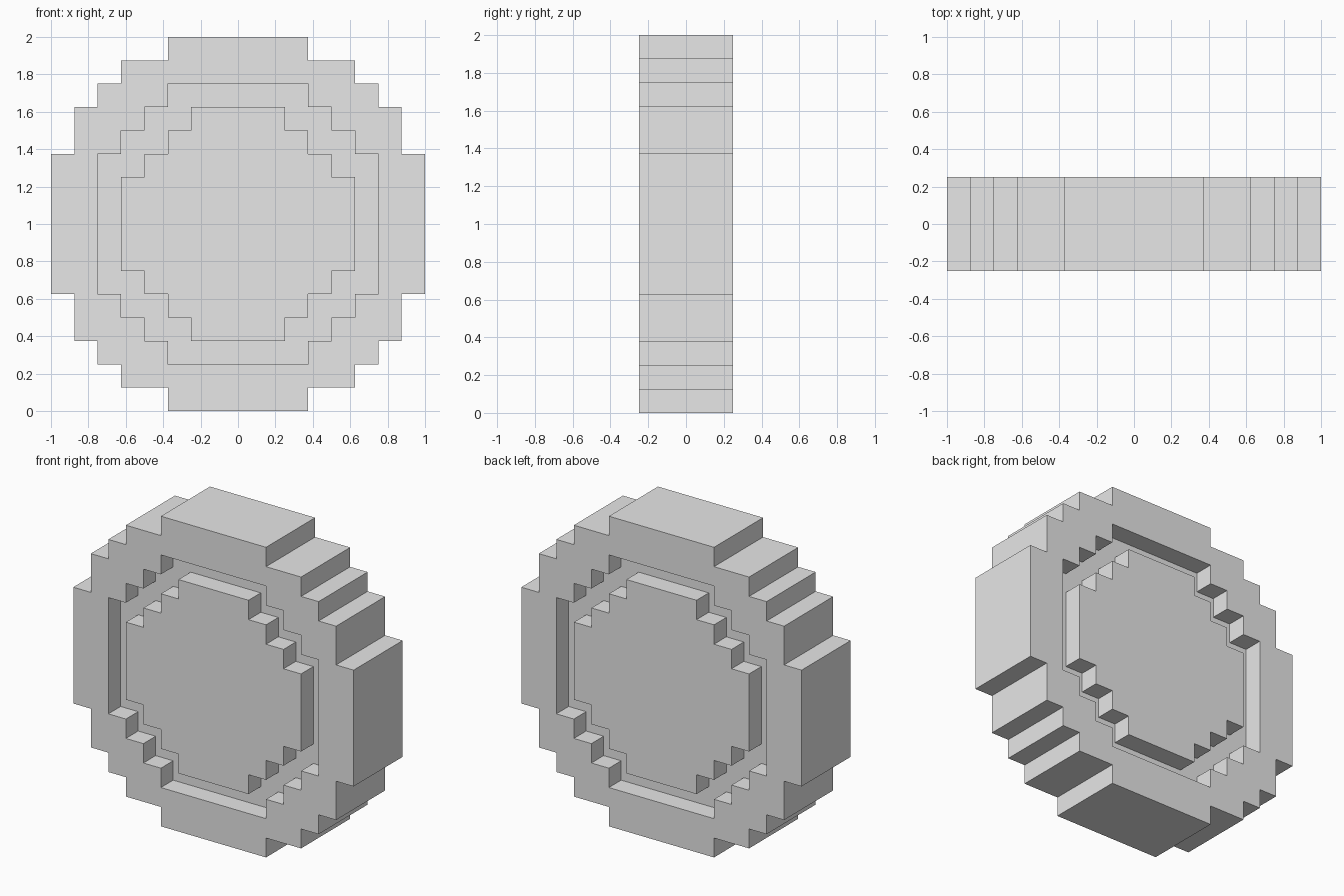
import bpy
import bmesh
import math
from mathutils import Vector

cube = bpy.data.objects.get("Cube")
if cube:
    bpy.data.objects.remove(cube, do_unlink=True)

UNIT = 0.125        # size of one step
FACE_Y = 2 * UNIT   # rim and centre disc faces
FLOOR_Y = UNIT      # groove floor

# Upper-right quarter of each stepped ring: (half width, bottom of the step), top down
OUTER = (8, [(3, 7), (5, 6), (6, 5), (7, 3), (8, 0)])
GROOVE = (6, [(3, 5), (4, 4), (5, 3), (6, 0)])
CENTRE = (5, [(2, 4), (3, 3), (4, 2), (5, 0)])


def outline(shape):
    """Closed stepped outline, mirrored from one quarter."""
    top, steps = shape
    quarter = []
    for half, bottom in steps:
        quarter.append((half, top))
        if bottom:
            quarter.append((half, bottom))
        top = bottom
    right = quarter + [(x, -z) for x, z in reversed(quarter)]
    return right + [(-x, z) for x, z in reversed(right)]


def add_loop(bm, shape, y):
    return [bm.verts.new((x * UNIT, y, 1 + z * UNIT)) for x, z in outline(shape)]


def loop_edges(bm, loop):
    pairs = zip(loop, loop[1:] + loop[:1])
    return [bm.edges.get(p) or bm.edges.new(p) for p in pairs]


def wall(bm, a, b):
    for i in range(len(a)):
        j = (i + 1) % len(a)
        bm.faces.new((a[i], a[j], b[j], b[i]))


def flat_ring(bm, a, b, side):
    bmesh.ops.triangle_fill(bm, use_beauty=True, normal=Vector((0, side, 0)),
                            edges=loop_edges(bm, a) + loop_edges(bm, b))


bm = bmesh.new()
rims = []
for side in (-1, 1):
    # Rim face, groove walls and floor, raised centre
    rim = add_loop(bm, OUTER, side * FACE_Y)
    lip = add_loop(bm, GROOVE, side * FACE_Y)
    floor_out = add_loop(bm, GROOVE, side * FLOOR_Y)
    floor_in = add_loop(bm, CENTRE, side * FLOOR_Y)
    centre = add_loop(bm, CENTRE, side * FACE_Y)
    flat_ring(bm, rim, lip, side)
    wall(bm, lip, floor_out)
    flat_ring(bm, floor_out, floor_in, side)
    wall(bm, floor_in, centre)
    bm.faces.new(centre)
    rims.append(rim)

# Stepped outer edge joins the two sides
wall(bm, *rims)
bmesh.ops.dissolve_limit(bm, angle_limit=math.radians(1),
                         verts=bm.verts[:], edges=bm.edges[:])
bmesh.ops.recalc_face_normals(bm, faces=bm.faces[:])

mesh = bpy.data.meshes.new("stepped_coin")
bm.to_mesh(mesh)
bm.free()

# Single plain grey
grey = bpy.data.materials.new("light_grey")
grey.use_nodes = True
colour = (0.8, 0.8, 0.8, 1)
grey.diffuse_color = colour
for node in grey.node_tree.nodes:
    if node.type == 'BSDF_PRINCIPLED':
        node.inputs["Base Color"].default_value = colour
mesh.materials.append(grey)

coin = bpy.data.objects.new("stepped_coin", mesh)
bpy.context.collection.objects.link(coin)
